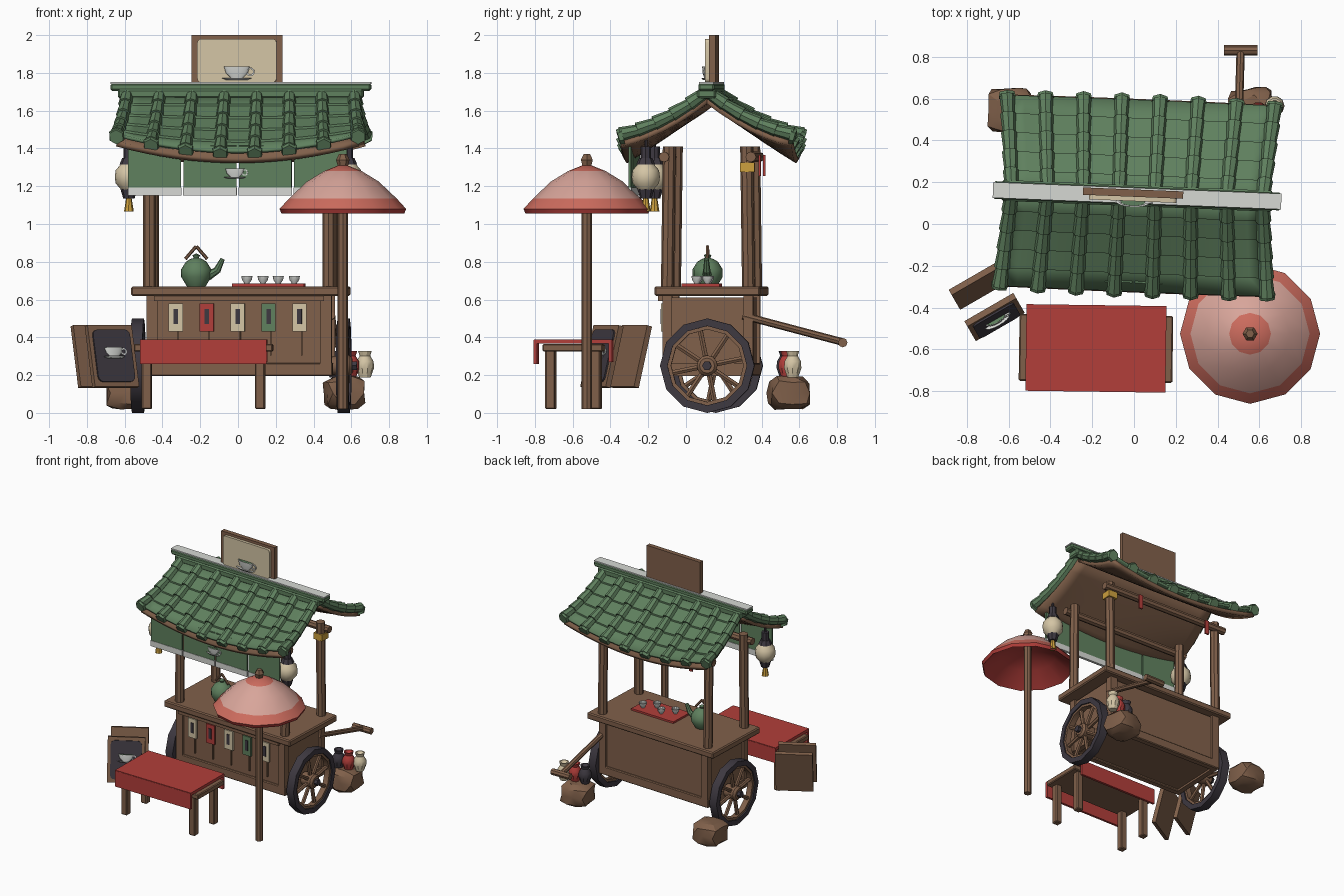
import bpy, bmesh, math, random
from mathutils import Matrix, Vector

if "Cube" in bpy.data.objects:
    bpy.data.objects.remove(bpy.data.objects["Cube"])

random.seed(4)
T = Matrix.Translation
R = lambda deg, ax: Matrix.Rotation(math.radians(deg), 4, ax)
I = Matrix.Identity(4)


def mat(name, *rgb):
    m = bpy.data.materials.new(name)
    m.diffuse_color = [((c / 255 + 0.055) / 1.055) ** 2.4 for c in rgb] + [1]
    m.use_nodes = True
    m.node_tree.nodes["Principled BSDF"].inputs["Base Color"].default_value = m.diffuse_color
    return m


WOOD, GREEN = mat("wood", 128, 96, 74), mat("green", 95, 128, 94)
DARK, CREAM = mat("charcoal", 62, 57, 65), mat("cream", 212, 197, 165)
WHITE, RED = mat("white", 214, 216, 212), mat("red", 178, 62, 58)
PINK, CORAL = mat("pink", 216, 165, 154), mat("coral", 205, 108, 94)
YELLOW = mat("yellow", 205, 160, 62)


def finish(name, bm, mats, M=I):
    me = bpy.data.meshes.new(name)
    bmesh.ops.recalc_face_normals(bm, faces=bm.faces)
    bm.to_mesh(me)
    bm.free()
    for m in mats if isinstance(mats, list) else [mats]:
        me.materials.append(m)
    ob = bpy.data.objects.new(name, me)
    ob.matrix_world = M
    bpy.context.collection.objects.link(ob)
    return ob


def box(name, m, c, size, M=I, bevel=0, corners=0):
    bm = bmesh.new()
    bmesh.ops.create_cube(bm, size=1, matrix=Matrix.Diagonal((*size, 1)))
    if corners:  # round only the corners seen from the front
        es = [e for e in bm.edges if abs((e.verts[0].co - e.verts[1].co).y) > 1e-4]
        bmesh.ops.bevel(bm, geom=es, offset=corners, segments=3, profile=0.5, affect='EDGES')
    elif bevel:
        bmesh.ops.bevel(bm, geom=bm.edges[:], offset=bevel, segments=1, affect='EDGES')
    return finish(name, bm, m, M @ T(c))


def rod(name, m, a, b, r, r2=None, n=8, M=I):
    a, b = Vector(a), Vector(b)
    bm = bmesh.new()
    bmesh.ops.create_cone(bm, cap_ends=True, segments=n, radius1=r, radius2=r if r2 is None else r2, depth=(b - a).length)
    return finish(name, bm, m, M @ T((a + b) / 2) @ (b - a).to_track_quat('Z', 'Y').to_matrix().to_4x4())


def lathe(name, m, prof, M=I, n=12, idx=None):
    bm = bmesh.new()
    rings = []
    for r, z in prof:
        k = 1 if r < 1e-5 else n
        rings.append([bm.verts.new((r * math.cos(2 * math.pi * i / n), r * math.sin(2 * math.pi * i / n), z)) for i in range(k)])
    for s, (p, q) in enumerate(zip(rings, rings[1:])):
        for i in range(n):
            vs = [p[i % len(p)], p[(i + 1) % len(p)], q[(i + 1) % len(q)], q[i % len(q)]]
            f = bm.faces.new(list(dict.fromkeys(vs)))
            f.material_index = idx[s] if idx else 0
    bmesh.ops.remove_doubles(bm, verts=bm.verts, dist=1e-5)
    return finish(name, bm, m, M)


def ring(name, m, r0, r1, w, M, n=12):
    return lathe(name, m, [(r0, -w), (r1, -w), (r1, w), (r0, w), (r0, -w)], M, n)


CUP = [(0, 0), (.45, 0), (.5, .12), (.85, .45), (1, .95), (.88, .95), (.75, .6), (0, .55)]


def emblem(name, M, s):
    """Raised teacup picture facing -y."""
    F = M @ Matrix.Diagonal((s, s * .3, s, 1))
    lathe(name + "_cup", WHITE, CUP, F, 16)
    lathe(name + "_tea", GREEN, [(0, .97), (.86, .97), (.86, .9), (0, .9)], F, 16)
    lathe(name + "_saucer", WHITE, [(0, -.1), (.8, -.1), (1.2, .08), (.5, .03), (0, .03)], F, 16)
    ring(name + "_handle", WHITE, s * .22, s * .34, s * .08, M @ T((s * 1.05, 0, s * .55)) @ R(90, 'X'))


C = T((0.015, 0.135, 0)) @ R(-2.3, 'Z')  # cart frame

# cart body, counter and frame
box("cart_body", WOOD, (0, 0, .41), (.95, .45, .4), C)
box("counter", WOOD, (0, 0, .645), (1.14, .56, .05), C, .008)
box("counter_rail", WOOD, (0, -.25, .605), (.9, .03, .025), C)
for sy in (-1, 1):
    box("bottom_beam", WOOD, (0, sy * .215, .23), (.99, .05, .07), C, .006)
    rod("roof_beam", WOOD, (-.54, sy * .23, 1.355), (.54, sy * .23, 1.355), .028, M=C)
    for sx in (-1, 1):
        rod("roof_post", WOOD, (sx * .475, sy * .215, .65), (sx * .475, sy * .205, 1.41), .034, M=C)
        box("corner_post", WOOD, (sx * .46, sy * .215, .42), (.06, .05, .4), C)
for sx in (-1, 1):
    box("end_beam", WOOD, (sx * .47, 0, .23), (.04, .44, .07), C)
box("post_band", YELLOW, (.475, .21, 1.3), (.076, .076, .05), C)
for x in (.24, -.36):
    box("ribbon", RED, (x, .265, 1.31), (.03, .012, .11), C)

# hanging menu tags
for i, m in enumerate((CREAM, RED, CREAM, GREEN, CREAM)):
    x = -.335 + i * .164
    box("menu_tag", m, (x, -.245, .505), (.075, .015, .15), C)
    box("tag_mark", DARK, (x, -.253, .51), (.024, .008, .08), C)
    box("tag_cord", WOOD, (x + .012, -.235, .37), (.008, .012, .13), C)

# wheels
for sx in (-1, 1):
    W = C @ T((sx * .545, 0, .25)) @ R(sx * 90, 'Y')
    ring("wheel_tyre", DARK, .21, .25, .032, W)
    ring("wheel_felloe", WOOD, .192, .212, .022, W)
    lathe("wheel_hub", WOOD, [(0, -.06), (.05, -.06), (.055, .03), (.04, .045), (0, .045)], W)
    rod("hub_nut", DARK, (0, 0, .04), (0, 0, .07), .025, n=6, M=W)
    for k in range(8):
        a = k * math.pi / 4 + .2
        rod("wheel_spoke", WOOD, (0, 0, 0), (.2 * math.cos(a), .2 * math.sin(a), 0), .015, n=6, M=W)
rod("axle", WOOD, (-.54, 0, .25), (.54, 0, .25), .025, M=C)

# pull handle
rod("handle_shaft", WOOD, (.495, .3, .515), (.51, .83, .375), .02)
rod("handle_grip", WOOD, (.43, .83, .372), (.59, .83, .372), .025)


# roof: curved sheets, tile rows and tile columns
def roof_pt(u, d, side, lift=0):
    z = 1.69 - .36 * d + .13 * d * d - .09 * d * d * (1 - u * u)
    return Vector((u * (.60 + .04 * d), side * .455 * d, z + lift))


def roof_sheet(name, m, rows, side, thick):
    bm = bmesh.new()
    g = [[bm.verts.new(roof_pt(i / 8 - 1, d, side, l)) for i in range(17)] for d, l in rows]
    for p, q in zip(g, g[1:]):
        for i in range(16):
            bm.faces.new((p[i], p[i + 1], q[i + 1], q[i]))
    ob = finish(name, bm, m, C)
    mod = ob.modifiers.new("thickness", 'SOLIDIFY')
    mod.thickness, mod.offset = thick, 0


for side in (-1, 1):
    rows = [(r / 5 + t / 5, .012 * t) for r in range(5) for t in (0, 1)]
    roof_sheet("roof_tiles", GREEN, rows, side, .018)
    roof_sheet("roof_underside", WOOD, [(r / 6, -.035) for r in range(7)], side, .03)
    for c in range(8):
        u = -1 + c * 2 / 7
        for r in range(5):
            a, b = roof_pt(u, r / 5, side, .012), roof_pt(u, (r + 1) / 5 + .01, side, .016)
            rod("cover_tile", GREEN, a, b, .03, .038, 8, C)
        e, f = roof_pt(u, .98, side, .005), roof_pt(u, 1.03, side, .003)
        rod("eave_cap", GREEN, e, f, .046, .04, 6, C)
box("ridge_base", GREEN, (0, 0, 1.69), (1.3, .1, .05), C, .01)
box("ridge", GREEN, (0, 0, 1.725), (1.38, .085, .04), C, .01)
box("ridge_cap", WHITE, (0, 0, 1.746), (1.38, .075, .009), C)

# roof sign
S = C @ T((-.02, 0, 0))
box("sign_board", WOOD, (0, .012, 1.86), (.48, .035, .28), S)
box("sign_face", CREAM, (0, -.014, 1.865), (.42, .025, .23), S, corners=.02)
emblem("sign_emblem", S @ T((0, -.03, 1.768)), .068)

# split curtain
for i in range(4):
    x = -.44 + i * .293
    box("curtain", GREEN, (x, -.41, 1.3), (.28, .014, .23), C)
    box("curtain_hem", WHITE, (x, -.41, 1.172), (.284, .02, .044), C)
emblem("curtain_emblem", C @ T((-.015, -.42, 1.245)), .05)

# lanterns
for sx in (-1, 1):
    L = C @ T((sx * .58, -.325, 1.25))
    lathe("lantern", CREAM, [(0, -.075), (.04, -.07), (.07, -.035), (.075, 0), (.07, .035), (.04, .07), (0, .075)], L, 12)
    rod("lantern_top", DARK, (0, 0, .065), (0, 0, .1), .05, .035, M=L)
    rod("lantern_knob", DARK, (0, 0, .1), (0, 0, .16), .028, M=L)
    rod("lantern_cord", DARK, (0, 0, .16), (0, 0, .24), .008, M=L)
    rod("lantern_base", DARK, (0, 0, -.115), (0, 0, -.065), .03, .045, M=L)
    rod("lantern_tassel", YELLOW, (0, 0, -.185), (0, 0, -.11), .026, .014, M=L)

# tea set on the counter
P = C @ T((-.235, -.03, .67))
lathe("teapot", GREEN, [(0, 0), (.05, 0), (.08, .05), (.08, .09), (.055, .13), (.03, .145), (.014, .15), (.02, .165), (0, .175)], P)
rod("teapot_spout", GREEN, (.06, 0, .055), (.112, 0, .085), .026, .018, M=P)
rod("teapot_spout_tip", GREEN, (.108, 0, .08), (.14, 0, .145), .02, .012, M=P)
for sx in (-1, 1):
    rod("teapot_handle", WOOD, (sx * .058, 0, .145), (0, 0, .212), .009, n=6, M=P)
box("tea_mat", RED, (.15, -.045, .677), (.38, .2, .015), C)
for i in range(4):
    Q = C @ T((.035 + i * .083, -.07 + .06 * (i % 2), .684))
    lathe("teacup", WHITE, CUP, Q @ Matrix.Scale(.03, 4) @ Matrix.Diagonal((1, 1, 1.45, 1)), 10)

# parasol: skirt and underside red, broad pink band, coral rim and crown
U = T((.555, -.525, 0))
lathe("parasol_canopy", [RED, CORAL, PINK],
      [(0, 1.24), (.2, 1.15), (.325, 1.055), (.335, 1.08), (.285, 1.135), (.19, 1.225), (.1, 1.28), (0, 1.32)],
      U, 12, [0, 0, 0, 1, 2, 2, 1])
rod("parasol_pole", WOOD, (0, 0, .02), (0, 0, 1.3), .028, M=U)
lathe("parasol_finial", WOOD, [(0, 1.3), (.025, 1.3), (.036, 1.34), (.02, 1.37), (0, 1.37)], U, 6)

# bench with cloth
B = T((-.182, -.595, 0)) @ R(-.8, 'Z')
box("bench_seat", WOOD, (0, 0, .345), (.735, .32, .04), B, .006)
for sx in (-1, 1):
    for sy in (-1, 1):
        box("bench_leg", WOOD, (sx * .3, sy * .12, .18), (.052, .052, .32), B, .006)
box("bench_cloth", RED, (0, 0, .378), (.67, .41, .022), B)
for sy, z in ((-1, .26), (1, .27)):
    box("cloth_drape", RED, (0, sy * .198, (z + .385) / 2), (.67, .018, .385 - z), B)

# leaning menu boards
for i, (x, y) in enumerate(((-.667, -.445), (-.742, -.295))):
    M = T((x, y, .298)) @ R(30, 'Z') @ R(-14, 'X')
    box("menu_board", WOOD, (0, 0, 0), (.27, .03, .335), M)
    if i == 0:
        box("menu_slate", DARK, (0, -.018, 0), (.225, .012, .285), M, corners=.03)
        emblem("menu_emblem", M @ T((0, -.026, -.01)), .055)

# sacks, with jars standing on the right one
for x, y, a in ((.565, .545, 10), (-.595, .545, 0)):
    bm = bmesh.new()
    bmesh.ops.create_icosphere(bm, subdivisions=2, radius=1.4)
    for v in bm.verts:
        v.co = [max(-1, min(1, k)) * random.uniform(.92, 1.02) for k in v.co]
    finish("sack", bm, WOOD, T((x, y, .105)) @ R(a, 'Z') @ Matrix.Diagonal((.105, .105, .088, 1)))
JAR = [(0, 0), (.03, 0), (.048, .05), (.046, .085), (.028, .115), (.036, .14), (.026, .14), (0, .11)]
for m, x, y in ((DARK, .515, .525), (RED, .595, .535), (CREAM, .672, .565)):
    lathe("jar", m, JAR, T((x, y, .187)), 10)

# soften gentle edges only
bpy.ops.object.select_all(action='SELECT')
bpy.context.view_layer.objects.active = bpy.context.scene.objects[0]
bpy.ops.object.shade_smooth_by_angle(angle=math.radians(32))
